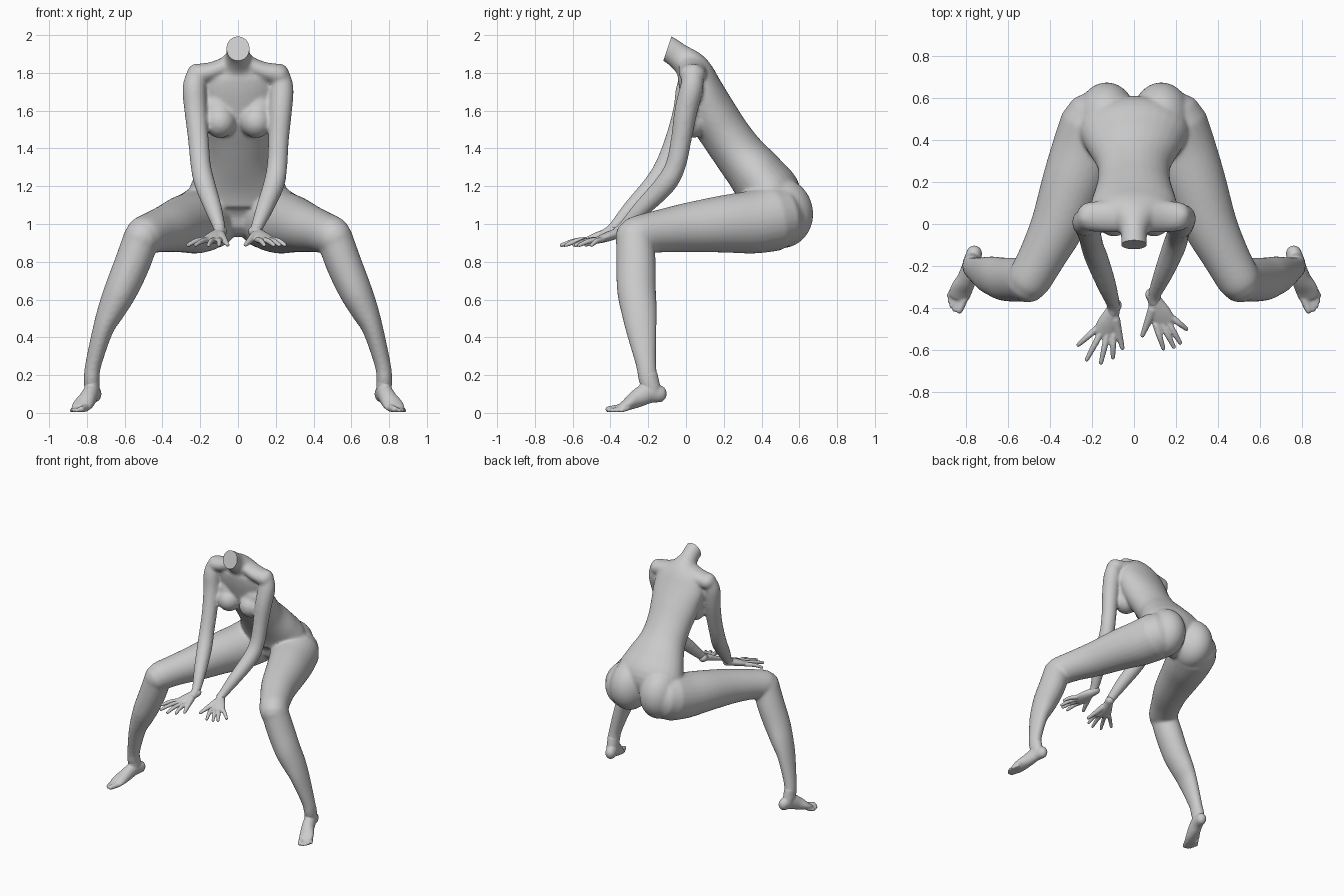
import bpy, bmesh, math
from mathutils import Vector, Matrix

if "Cube" in bpy.data.objects:
    bpy.data.objects.remove(bpy.data.objects["Cube"])


def catmull(secs, n=5):
    """Smoothly interpolate sections (x, y, z, half_width, half_depth)."""
    s = [Vector(a) for a in secs]
    out = []
    for i in range(len(s) - 1):
        p0, p1, p2, p3 = s[max(i - 1, 0)], s[i], s[i + 1], s[min(i + 2, len(s) - 1)]
        for k in range(n):
            t = k / n
            out.append(0.5 * (2 * p1 + (p2 - p0) * t + (2 * p0 - 5 * p1 + 4 * p2 - p3) * t * t
                              + (3 * p1 - p0 - 3 * p2 + p3) * t ** 3))
    return out + [s[-1]]


def tube(bm, secs, mx=1, seg=28):
    """Loft elliptical sections with domed ends."""
    pts = catmull([(a[0] * mx, a[1], a[2], a[3], a[-1]) for a in secs])
    pos = [Vector(p[:3]) for p in pts]
    tan = [(pos[min(i + 1, len(pos) - 1)] - pos[max(i - 1, 0)]).normalized() for i in range(len(pos))]
    rings = [(pos[i], tan[i], pts[i][3], pts[i][4]) for i in range(len(pos))]

    def dome(ring, sign):
        c, t, a, b = ring
        return [(c + t * sign * min(a, b) * math.sin(q), t, a * math.cos(q), b * math.cos(q))
                for q in (0.5, 1.0, 1.4)]
    rings = dome(rings[0], -1)[::-1] + rings + dome(rings[-1], 1)
    loops = []
    for c, t, a, b in rings:
        ref = Vector((0, 1, 0)) if abs(t.x) > 0.8 else Vector((1, 0, 0))
        u = (ref - t * ref.dot(t)).normalized()
        v = t.cross(u)
        loops.append([bm.verts.new(c + u * a * math.cos(2 * math.pi * k / seg)
                                   + v * b * math.sin(2 * math.pi * k / seg)) for k in range(seg)])
    for l0, l1 in zip(loops, loops[1:]):
        for k in range(seg):
            j = (k + 1) % seg
            bm.faces.new((l0[k], l0[j], l1[j], l1[k]))
    bm.faces.new(loops[0][::-1])
    bm.faces.new(loops[-1])


def ball(bm, c, r, mx=1, tilt=0):
    m = (Matrix.Translation((c[0] * mx, c[1], c[2])) @ Matrix.Rotation(tilt, 4, 'X')
         @ Matrix.Diagonal((*r, 1)))
    bmesh.ops.create_uvsphere(bm, u_segments=32, v_segments=20, radius=1, matrix=m)


def fuse(name, bm, voxel, smooth):
    """Merge overlapping volumes into one soft skin."""
    bmesh.ops.recalc_face_normals(bm, faces=bm.faces[:])
    me = bpy.data.meshes.new(name)
    bm.to_mesh(me)
    bm.free()
    ob = bpy.data.objects.new(name, me)
    bpy.context.collection.objects.link(ob)
    bpy.context.view_layer.objects.active = ob
    r = ob.modifiers.new("skin", 'REMESH')
    r.mode, r.voxel_size = 'VOXEL', voxel
    s = ob.modifiers.new("soften", 'SMOOTH')
    s.factor, s.iterations = 0.5, smooth
    for m in ("skin", "soften"):
        bpy.ops.object.modifier_apply(modifier=m)
    return ob


def finish(ob):
    bpy.ops.object.select_all(action='DESELECT')
    ob.select_set(True)
    bpy.context.view_layer.objects.active = ob
    bpy.ops.object.shade_smooth_by_angle(angle=math.radians(50))


body = bmesh.new()
# torso, from neck to pelvis
tube(body, [(0, -.19, 1.965, .062, .068), (0, -.10, 1.93, .062, .068), (0, -.035, 1.885, .066, .07),
            (0, .02, 1.84, .11, .085), (0, .05, 1.79, .18, .10), (0, .085, 1.70, .205, .115),
            (0, .14, 1.58, .19, .13), (0, .21, 1.47, .172, .13), (0, .29, 1.36, .178, .135),
            (0, .38, 1.25, .23, .15), (0, .45, 1.14, .26, .165), (0, .46, 1.04, .16, .11)])
thigh = [(.18, .46, 1.03, .175), (.225, .35, 1.01, .167), (.285, .2, 1.0, .152), (.36, 0, .98, .13),
         (.435, -.15, .96, .112), (.49, -.25, .94, .105), (.505, -.275, .93, .1)]
shin = [(.51, -.27, .93, .095, .1), (.56, -.265, .79, .095, .105), (.62, -.262, .65, .088, .103),
        (.672, -.248, .54, .073, .095), (.715, -.237, .44, .055, .082), (.765, -.212, .26, .043, .055),
        (.775, -.2, .18, .042, .052), (.773, -.18, .12, .04, .05)]
for mx in (1, -1):
    ball(body, (.095, .03, 1.54), (.084, .09, .085), mx)                  # breast
    ball(body, (.105, .05, 1.61), (.08, .07, .11), mx, -.25)              # upper breast
    ball(body, (.13, .495, 1.06), (.145, .178, .19), mx, .3)              # buttock
    tube(body, [(.03, .03, 1.855, .07, .045), (.13, .035, 1.81, .075, .05),
                (.215, .035, 1.79, .07, .058)], mx)                       # shoulder
    tube(body, thigh, mx)
    tube(body, shin, mx)
# arms, slightly different on each side
tube(body, [(.22, .04, 1.80, .05), (.232, .03, 1.72, .062), (.225, .0, 1.6, .061), (.215, -.025, 1.45, .055),
            (.207, -.055, 1.31, .054), (.19, -.11, 1.21, .056), (.14, -.235, 1.08, .046),
            (.098, -.335, .975, .032), (.097, -.37, .95, .032)])
tube(body, [(-.22, .03, 1.80, .05), (-.232, .01, 1.72, .062), (-.225, -.01, 1.6, .059), (-.21, -.055, 1.45, .055),
            (-.197, -.11, 1.31, .054), (-.175, -.17, 1.21, .055), (-.13, -.29, 1.08, .046),
            (-.098, -.385, .975, .032), (-.102, -.42, .95, .032)])
ob = fuse("body", body, .009, 14)
# flat neck cut
bm = bmesh.new()
bm.from_mesh(ob.data)
top = [f for f in bm.faces if f.calc_center_median().z > 1.7]
geom = top + list({e for f in top for e in f.edges}) + list({v for f in top for v in f.verts})
cut = bmesh.ops.bisect_plane(bm, geom=geom, plane_co=(0, -.098, 1.93), plane_no=(0, -.95, .32),
                             clear_outer=True)
edges = [g for g in cut['geom_cut'] if isinstance(g, bmesh.types.BMEdge)]
bmesh.ops.holes_fill(bm, edges=edges, sides=0)
bm.to_mesh(ob.data)
bm.free()
finish(ob)


def hand(name, side, wrist, knuckle, tips, thumb):
    """Flat palm, four spread fingers and a thumb."""
    bm = bmesh.new()
    w, k = Vector(wrist), Vector(knuckle)
    d = (k - w).normalized()
    across = Vector((-d.y, d.x, 0)).normalized() * side
    tube(bm, [(*(w - d * .03), .033, .03), (*w, .033, .028), (*w.lerp(k, .5), .05, .025),
              (*w.lerp(k, .9), .055, .018)])
    for i, t in enumerate(tips):
        base = w.lerp(k, .85) + across * (i - 1.5) * .028
        tip = Vector((t[0], t[1], .888))
        mid = base.lerp(tip, .5) + Vector((0, 0, .008))
        tube(bm, [(*base, .016), (*mid, .0145), (*tip, .0105)], seg=14)
    base = w.lerp(k, .3) - across * .025
    tip = Vector((*thumb, .89))
    tube(bm, [(*base, .025), (*base.lerp(tip, .5), .018), (*tip, .011)], seg=14)
    finish(fuse(name, bm, .005, 4))


hand("left_hand", 1, (.097, -.36, .952), (.15, -.48, .91),
     [(.14, -.592), (.19, -.585), (.22, -.565), (.25, -.50)], (.04, -.53))
hand("right_hand", -1, (-.10, -.41, .952), (-.145, -.53, .91),
     [(-.10, -.635), (-.157, -.66), (-.225, -.645), (-.265, -.575)], (-.055, -.59))

# feet with toes
for mx, name in ((1, "left_foot"), (-1, "right_foot")):
    bm = bmesh.new()
    tube(bm, [(.76, -.14, .10, .038, .045), (.775, -.2, .105, .042, .055), (.795, -.26, .075, .046, .048),
              (.82, -.31, .045, .053, .032), (.832, -.345, .028, .05, .021)], mx)
    tube(bm, [(.775, -.2, .2, .041, .05), (.772, -.185, .11, .04, .055)], mx)
    for i, (x, y) in enumerate([(.83, -.41), (.853, -.407), (.867, -.39), (.876, -.368), (.88, -.34)]):
        r = .02 if i == 0 else .014
        tube(bm, [(.805 + .013 * i, -.35 + .011 * i, .026, r), (x, y, r * .95, r * .85)], mx, 14)
    finish(fuse(name, bm, .006, 5))
